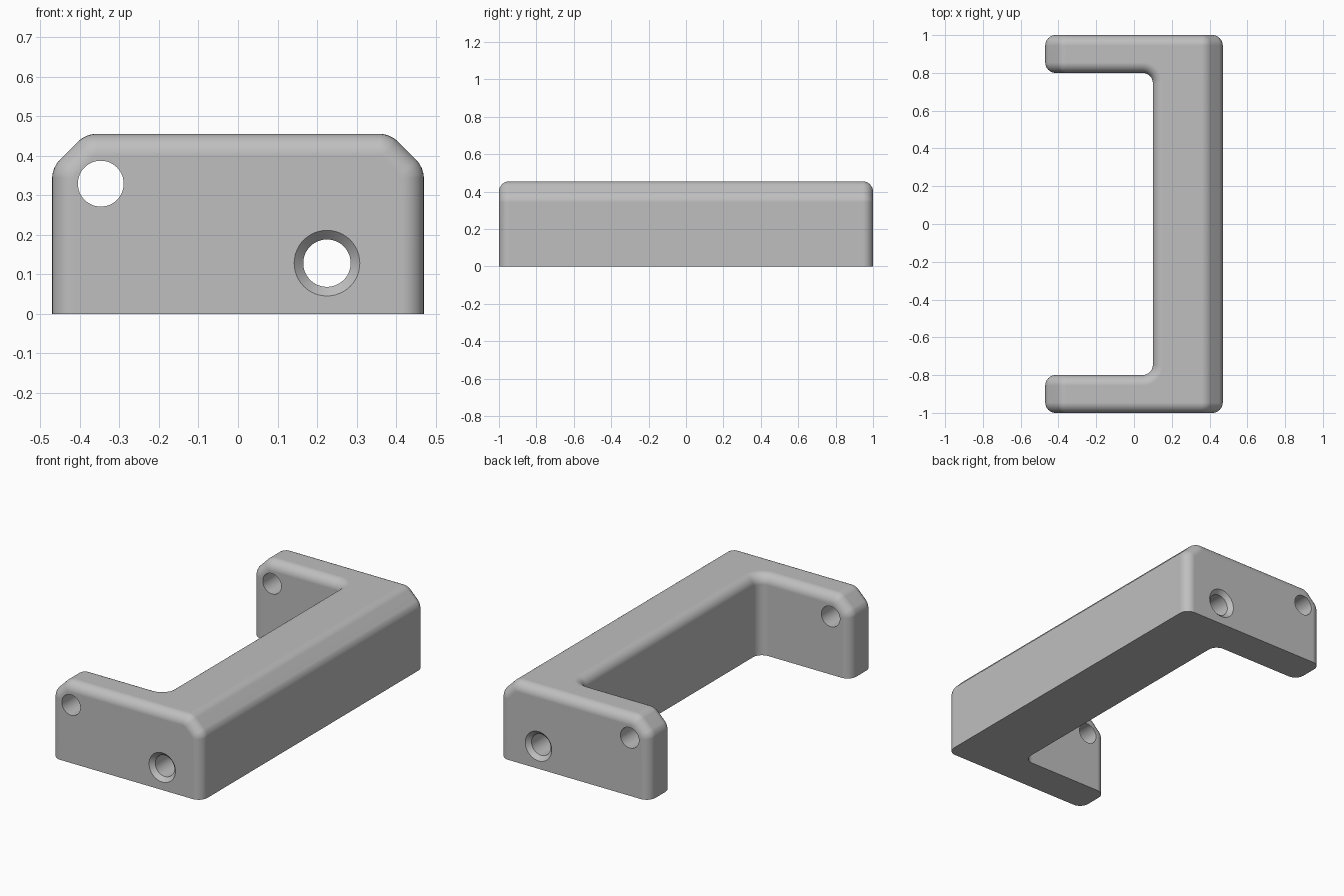
import bpy, bmesh, math
from mathutils import Matrix, Vector

cube = bpy.data.objects.get("Cube")
if cube:
    bpy.data.objects.remove(cube, do_unlink=True)

HX, HY, H = 0.47, 1.0, 0.455      # half width, half length, height
BAR_X, ARM_Y = 0.1, 0.8           # inner face of bar, inner faces of arms

grey = bpy.data.materials.new("plain grey")
grey.use_nodes = True
colour = (0.52, 0.52, 0.52, 1)
grey.diffuse_color = colour
grey.node_tree.nodes["Principled BSDF"].inputs["Base Color"].default_value = colour


def to_object(bm, name):
    bmesh.ops.recalc_face_normals(bm, faces=bm.faces)
    mesh = bpy.data.meshes.new(name)
    bm.to_mesh(mesh)
    bm.free()
    mesh.materials.append(grey)
    obj = bpy.data.objects.new(name, mesh)
    bpy.context.collection.objects.link(obj)
    return obj


def bevel(bm, rule, offset, segments):
    edges = [e for e in bm.edges if rule(e)]
    bmesh.ops.bevel(bm, geom=edges, offset=offset, offset_type='OFFSET',
                    segments=segments, profile=0.5, affect='EDGES')
    bm.normal_update()


def mid(e):
    return (e.verts[0].co + e.verts[1].co) / 2


def direction(e):
    return (e.verts[1].co - e.verts[0].co).normalized()


# U-shaped outline raised to full height
bm = bmesh.new()
outline = [(-HX, -HY), (HX, -HY), (HX, HY), (-HX, HY),
           (-HX, ARM_Y), (BAR_X, ARM_Y), (BAR_X, -ARM_Y), (-HX, -ARM_Y)]
base = bm.faces.new([bm.verts.new((x, y, 0)) for x, y in outline])
top = bmesh.ops.extrude_face_region(bm, geom=[base])["geom"]
bmesh.ops.translate(bm, vec=(0, 0, H),
                    verts=[v for v in top if isinstance(v, bmesh.types.BMVert)])
bmesh.ops.recalc_face_normals(bm, faces=bm.faces)

# Sloped top edges at both ends of the width, then softened
bevel(bm, lambda e: abs(mid(e).x) > HX - 0.01 and mid(e).z > H - 0.01, 0.085, 1)
bevel(bm, lambda e: abs(direction(e).y) > 0.99
      and math.radians(30) < e.calc_face_angle() < math.radians(60), 0.025, 4)
# Inside corner fillets
bevel(bm, lambda e: abs(direction(e).z) > 0.99 and abs(mid(e).x - BAR_X) < 0.01, 0.055, 8)
# Round every remaining hard edge except those of the flat underside
bevel(bm, lambda e: mid(e).z > 0.001 and e.calc_face_angle() > math.radians(50), 0.055, 8)
bracket = to_object(bm, "bracket")


# Cutter turned about the y axis from (y, radius) stations
def drill(name, x, z, stations, sides=48):
    bm = bmesh.new()
    rings = [[bm.verts.new((x + r * math.cos(a), y, z + r * math.sin(a)))
              for a in (math.tau * i / sides for i in range(sides))]
             for y, r in stations]
    for lower, upper in zip(rings, rings[1:]):
        for i in range(sides):
            j = (i + 1) % sides
            bm.faces.new((lower[i], lower[j], upper[j], upper[i]))
    bm.faces.new(rings[0])
    bm.faces.new(rings[-1])
    return to_object(bm, name)


SINK = 0.023
cutters = [
    drill("arm_hole_cutter", -0.347, 0.329, [(-1.1, 0.058), (1.1, 0.058)]),
    drill("bar_hole_cutter", 0.225, 0.128,
          [(-HY - SINK, 0.106), (-HY + SINK, 0.06), (HY - SINK, 0.06), (HY + SINK, 0.106)]),
]
bpy.ops.object.select_all(action='DESELECT')
bracket.select_set(True)
bpy.context.view_layer.objects.active = bracket
for cutter in cutters:
    cutter.hide_render = True
    mod = bracket.modifiers.new("drill", 'BOOLEAN')
    mod.operation, mod.solver, mod.object = 'DIFFERENCE', 'EXACT', cutter
    bpy.ops.object.modifier_apply(modifier=mod.name)
    bpy.data.objects.remove(cutter, do_unlink=True)

# Smooth rounds, flat main faces
bpy.ops.object.shade_smooth_by_angle(angle=math.radians(32))
weighted = bracket.modifiers.new("flat faces", 'WEIGHTED_NORMAL')
weighted.keep_sharp = True
